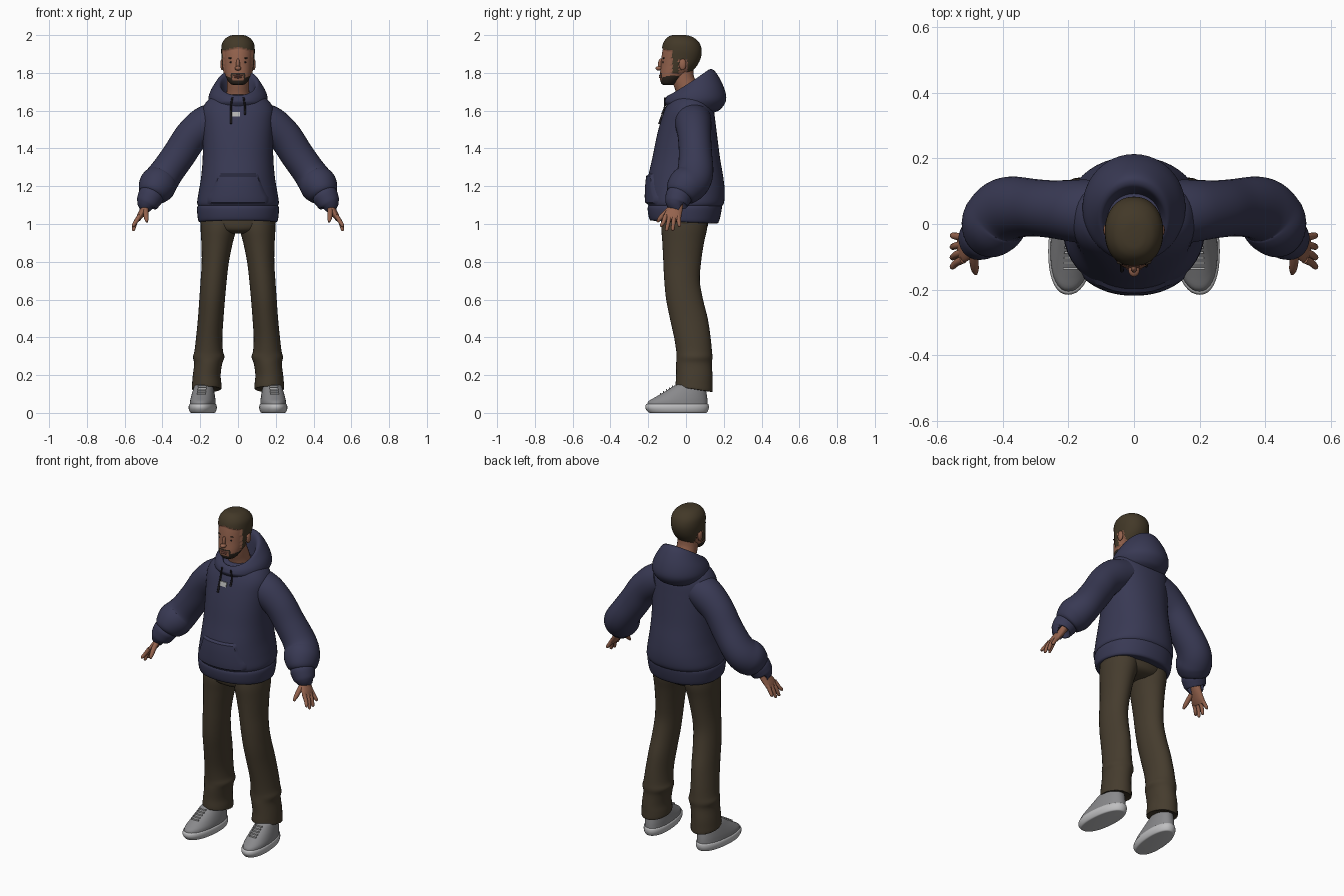
import bpy, bmesh, math
from mathutils import Vector


def mat(name, *rgb):
    m = bpy.data.materials.new(name)
    m.diffuse_color = (*rgb, 1)
    return m


NAVY = mat("navy_fabric", .040, .041, .088)
BROWN = mat("brown_trousers", .060, .045, .027)
SKIN = mat("skin", .30, .125, .075)
HAIR = mat("hair", .055, .040, .021)
BEARD = mat("beard", .028, .020, .014)
GREY = mat("grey_shoe", .25, .25, .26)
SOLE = mat("pale_sole", .52, .52, .53)
TRIM = mat("pale_trim", .45, .45, .45)
DARK = mat("dark_detail", .015, .013, .016)
LIP = mat("lips", .22, .085, .06)


def finish(name, bm, mats, mirror=False, angle=50):
    bmesh.ops.recalc_face_normals(bm, faces=bm.faces)
    me = bpy.data.meshes.new(name)
    bm.to_mesh(me)
    bm.free()
    for m in mats:
        me.materials.append(m)
    ob = bpy.data.objects.new(name, me)
    bpy.context.collection.objects.link(ob)
    bpy.ops.object.select_all(action='DESELECT')
    ob.select_set(True)
    bpy.context.view_layer.objects.active = ob
    bpy.ops.object.shade_smooth_by_angle(angle=math.radians(angle))
    if mirror:
        ob.modifiers.new("mirror", 'MIRROR').use_mirror_merge = False
    return ob


def spline(rows, steps):
    """Smooth curve through the rows of numbers."""
    out = []
    for i in range(len(rows) - 1):
        p = [rows[max(0, min(len(rows) - 1, i + k))] for k in (-1, 0, 1, 2)]
        for s in range(steps):
            t = s / steps
            out.append([.5 * (2 * b + (c - a) * t + (2 * a - 5 * b + 4 * c - d) * t * t
                              + (3 * b - a - 3 * c + d) * t ** 3) for a, b, c, d in zip(*p)])
    return out + [list(rows[-1])]


def skin_rings(rings, cap=True):
    bm = bmesh.new()
    vs = [[bm.verts.new(p) for p in r] for r in rings]
    n = len(vs[0])
    for a, b in zip(vs, vs[1:]):
        for i in range(n):
            bm.faces.new((a[i], a[(i + 1) % n], b[(i + 1) % n], b[i]))
    if cap:
        bm.faces.new(vs[0])
        bm.faces.new(vs[-1])
    return bm


def sgnpow(v, e):
    return math.copysign(abs(v) ** (2 / e), v)


def stack(rows, steps=4, n=40, e=2.0, cap=True):
    """Rows: front z, back z, front y, back y, half width, centre x."""
    rings = []
    for zf, zb, yf, yb, hx, cx in spline(rows, steps):
        ring = []
        for i in range(n):
            t = 2 * math.pi * i / n
            k = .5 + .5 * sgnpow(math.sin(t), e)
            ring.append((cx + hx * sgnpow(math.cos(t), e), yf + (yb - yf) * k, zf + (zb - zf) * k))
        rings.append(ring)
    return skin_rings(rings, cap)


def level(rows, cx=0):
    return [(z, z, yf, yb, hx, cx) for z, yf, yb, hx in rows]


def tube(rows, steps=4, n=24):
    """Rows: x, y, z, thickness radius, depth radius, along a path."""
    pts = spline(rows, steps)
    rings = []
    for i, p in enumerate(pts):
        t = (Vector(pts[min(i + 1, len(pts) - 1)][:3]) - Vector(pts[max(i - 1, 0)][:3])).normalized()
        a = t.cross(Vector((0, 1, 0))).normalized()
        b = a.cross(t)
        c = Vector(p[:3])
        rings.append([c + a * p[3] * math.cos(w) + b * p[4] * math.sin(w)
                      for w in (2 * math.pi * k / n for k in range(n))])
    return skin_rings(rings)


def ball(name, loc, size, m, mirror=False):
    bm = bmesh.new()
    bmesh.ops.create_uvsphere(bm, u_segments=20, v_segments=12, radius=1)
    for v in bm.verts:
        v.co = Vector(v.co[i] * size[i] + loc[i] for i in range(3))
    return finish(name, bm, [m], mirror)


# hoodie body and ribbed hem
TORSO = [(1.085, -.19, .18, .200), (1.11, -.205, .2, .216), (1.17, -.207, .205, .208),
         (1.25, -.2, .197, .195), (1.35, -.178, .180, .187), (1.45, -.158, .167, .187),
         (1.53, -.138, .157, .19), (1.6, -.115, .147, .19), (1.65, -.09, .13, .165),
         (1.685, -.06, .1, .12)]
finish("hoodie_body", stack(level(TORSO), 5, 48, 2.2), [NAVY])
finish("hoodie_hem", stack([(1.10, 1.10, -.198, .19, .21, 0), (1.085, 1.085, -.203, .19, .217, 0),
                            (1.05, 1.045, -.2, .183, .215, 0), (1.02, 1.005, -.19, .17, .208, 0),
                            (1.02, 1.005, -.17, .15, .19, 0)], 3, 48, 2.2), [NAVY])


def chest(x, z, rows=spline(TORSO, 5)):
    """Front surface of the hoodie body."""
    for a, b in zip(rows, rows[1:]):
        if a[0] <= z <= b[0]:
            k = (z - a[0]) / (b[0] - a[0])
            _, yf, yb, hx = (p + (q - p) * k for p, q in zip(a, b))
            return (yf + yb) / 2 - (yb - yf) / 2 * (1 - abs(x / hx) ** 2.2) ** (1 / 2.2)


# front pouch pocket following the body
bm = bmesh.new()
NU, NV = 24, 12
grid = []
for j in range(NV + 1):
    v = j / NV
    w = .165 - .058 * max(0, (v - .25) / .75) ** .7
    row = []
    for i in range(NU + 1):
        x, z = w * (2 * i / NU - 1), 1.1 + .168 * v
        edge = i in (0, NU) or j in (0, NV)
        row.append(bm.verts.new((x, chest(x, z) + (.004 if edge else -.011), z)))
    grid.append(row)
for a, b in zip(grid, grid[1:]):
    for i in range(NU):
        bm.faces.new((a[i], a[i + 1], b[i + 1], b[i]))
finish("pouch_pocket", bm, [NAVY], angle=35)

# hood lying behind the neck
finish("hood", stack([(1.62, 1.59, -.10, .15, .13, 0), (1.645, 1.61, -.115, .185, .147, 0),
                      (1.66, 1.66, -.112, .213, .157, 0), (1.672, 1.73, -.105, .198, .147, 0),
                      (1.68, 1.80, -.095, .160, .120, 0), (1.68, 1.82, -.085, .130, .102, 0),
                      (1.66, 1.79, -.075, .105, .088, 0), (1.60, 1.66, -.05, .09, .075, 0)],
                     5, 48), [NAVY], angle=80)

# sleeves and cuffs
finish("sleeve", tube([(.12, .035, 1.55, .095, .10), (.18, .04, 1.52, .098, .095),
                       (.25, .045, 1.46, .090, .088), (.31, .05, 1.37, .088, .088),
                       (.37, .05, 1.285, .088, .095), (.405, .035, 1.235, .093, .10),
                       (.43, .0, 1.20, .098, .10), (.452, -.03, 1.165, .08, .085),
                       (.46, -.04, 1.15, .058, .062)], 5, 32), [NAVY], True)
finish("cuff", tube([(.448, -.03, 1.17, .06, .062), (.46, -.037, 1.15, .068, .070),
                     (.473, -.045, 1.125, .064, .066), (.484, -.05, 1.103, .056, .058),
                     (.485, -.05, 1.10, .040, .042)], 4, 28), [NAVY], True)

# hands
finish("palm", tube([(.472, -.045, 1.125, .027, .032), (.492, -.055, 1.085, .021, .038),
                     (.517, -.07, 1.045, .017, .046), (.530, -.075, 1.022, .011, .042)]), [SKIN], True)
for label, y, ty, tz in (("index", -.108, -.130, .985), ("middle", -.085, -.102, .963),
                         ("ring", -.062, -.070, .965), ("little", -.040, -.035, .985)):
    finish(label + "_finger", tube([(.520, y, 1.045, .012, .012), (.542, (y + ty) / 2, 1.01, .011, .011),
                                    (.553, ty, tz + .008, .009, .009), (.555, ty, tz, .004, .004)],
                                   4, 12), [SKIN], True)
finish("thumb", tube([(.488, -.07, 1.09, .014, .016), (.488, -.108, 1.06, .014, .014),
                      (.485, -.137, 1.03, .012, .012), (.482, -.152, 1.01, .005, .005)], 4, 12), [SKIN], True)

# trousers
finish("trouser_hips", stack(level([(1.08, -.13, .125, .195), (1.0, -.132, .118, .198),
                                    (.965, -.12, .10, .15), (.95, -.08, .06, .09)])), [BROWN], angle=80)
LEG = [(1.05, -.12, .11, .01, .195), (.98, -.13, .112, .008, .198), (.9, -.125, .095, .028, .194),
       (.8, -.12, .08, .048, .192), (.7, -.115, .073, .060, .198), (.6, -.105, .09, .069, .205),
       (.5, -.085, .115, .077, .212), (.4, -.063, .13, .083, .222), (.33, -.052, .137, .080, .230),
       (.295, -.050, .140, .072, .238), (.26, -.052, .137, .084, .232), (.2, -.052, .14, .092, .239),
       (.155, -.055, .141, .088, .243)]
finish("trouser_leg", stack([(z, z, f, b, (o - i) / 2, (o + i) / 2) for z, f, b, i, o in LEG]
                            + [(.14, .112, -.053, .14, .077, .166), (.143, .118, -.04, .125, .06, .166)],
                            4, 32), [BROWN], True)

# shoes
CX = .187


def toe_out(bm):
    for v in bm.verts:
        v.co.x -= .08 * (v.co.y + .05)
    return bm


finish("shoe_sole", toe_out(stack(level([(0, -.19, .105, .058), (.004, -.2, .113, .066),
                                         (.025, -.215, .121, .073), (.045, -.212, .119, .070),
                                         (.047, -.20, .11, .06)], CX), 3, 40, 2.2)), [SOLE], True)
finish("shoe_upper", toe_out(stack(level([(.035, -.207, .115, .067), (.06, -.2, .114, .066),
                                          (.082, -.165, .112, .063), (.115, -.108, .107, .056),
                                          (.145, -.06, .100, .047), (.15, -.04, .085, .035)], CX),
                                   4, 40, 2.2)), [GREY], True)
bm = bmesh.new()
for k in range(5):
    y = -.135 + .016 * k
    r = bmesh.ops.create_cube(bm, size=1)
    for v in r["verts"]:
        v.co = Vector((CX + v.co.x * .045, y + v.co.y * .006, .102 + .0098 * k + v.co.z * .008))
finish("shoe_laces", toe_out(bm), [TRIM], True)

# neck
finish("neck", tube([(0, .03, 1.60, .07, .07), (0, .01, 1.70, .06, .062), (0, -.015, 1.77, .058, .058),
                     (0, -.02, 1.84, .058, .058)]), [SKIN])

# head, with hair and beard chosen by position
bm = stack(level([(1.735, -.118, -.07, .025), (1.745, -.131, -.05, .043), (1.77, -.138, -.02, .060),
                  (1.80, -.137, .015, .070), (1.84, -.133, .052, .077), (1.88, -.130, .072, .081),
                  (1.92, -.124, .077, .083), (1.955, -.115, .066, .078), (1.98, -.098, .04, .060),
                  (1.992, -.078, .01, .036), (1.995, -.055, -.02, .014)]), 9, 72, 2.15)
hair_verts = set()
for f in bm.faces:
    c = f.calc_center_median()
    x, y, z = abs(c.x), c.y, c.z
    if z > 1.937 - .25 * x or (y > -.07 and z > 1.87) or (y > .005 and z > 1.79) \
            or (-.07 < y < -.04 and z > 1.80):
        f.material_index = 1
        hair_verts.update(f.verts)
    elif y < -.04 and (z < 1.762 or (x > .032 and z < 1.772 + .35 * (x - .03))
                       or (y < -.1 and 1.794 < z < 1.802 and x < .036)
                       or (.03 < x < .038 and z < 1.80)):
        f.material_index = 2
bm.normal_update()
for v, nrm in [(v, v.normal.copy()) for v in hair_verts]:
    v.co += nrm * .006
finish("head", bm, [SKIN, HAIR, BEARD], angle=80)

# face details
ball("ear", (.083, -.018, 1.845), (.011, .019, .031), SKIN, True)
ball("nose_tip", (0, -.142, 1.824), (.017, .019, .012), SKIN)
ball("nose_bridge", (0, -.134, 1.845), (.010, .014, .032), SKIN)
ball("upper_lip", (0, -.135, 1.786), (.024, .008, .005), LIP)
ball("lower_lip", (0, -.135, 1.777), (.021, .009, .006), LIP)
ball("eye", (.032, -.1195, 1.856), (.012, .005, .005), DARK, True)
ball("eyebrow", (.034, -.1175, 1.878), (.019, .006, .004), BEARD, True)

# drawstrings and a plain chest patch
for side, x, end in (("right", -.037, 1.53), ("left", .037, 1.58)):
    finish(side + "_drawstring", tube([(x * .8, -.112, 1.67, .005, .005),
                                       (x, chest(x, 1.62) - .008, 1.62, .005, .005),
                                       (x, chest(x, end) - .006, end, .006, .006)], 5, 10), [DARK])
bm = bmesh.new()
bmesh.ops.create_cube(bm, size=1)
for v in bm.verts:
    x, z = -.012 + v.co.x * .045, 1.58 + v.co.z * .024
    v.co = Vector((x, chest(x, z) - .002 + v.co.y * .008, z))
finish("chest_patch", bm, [TRIM])
